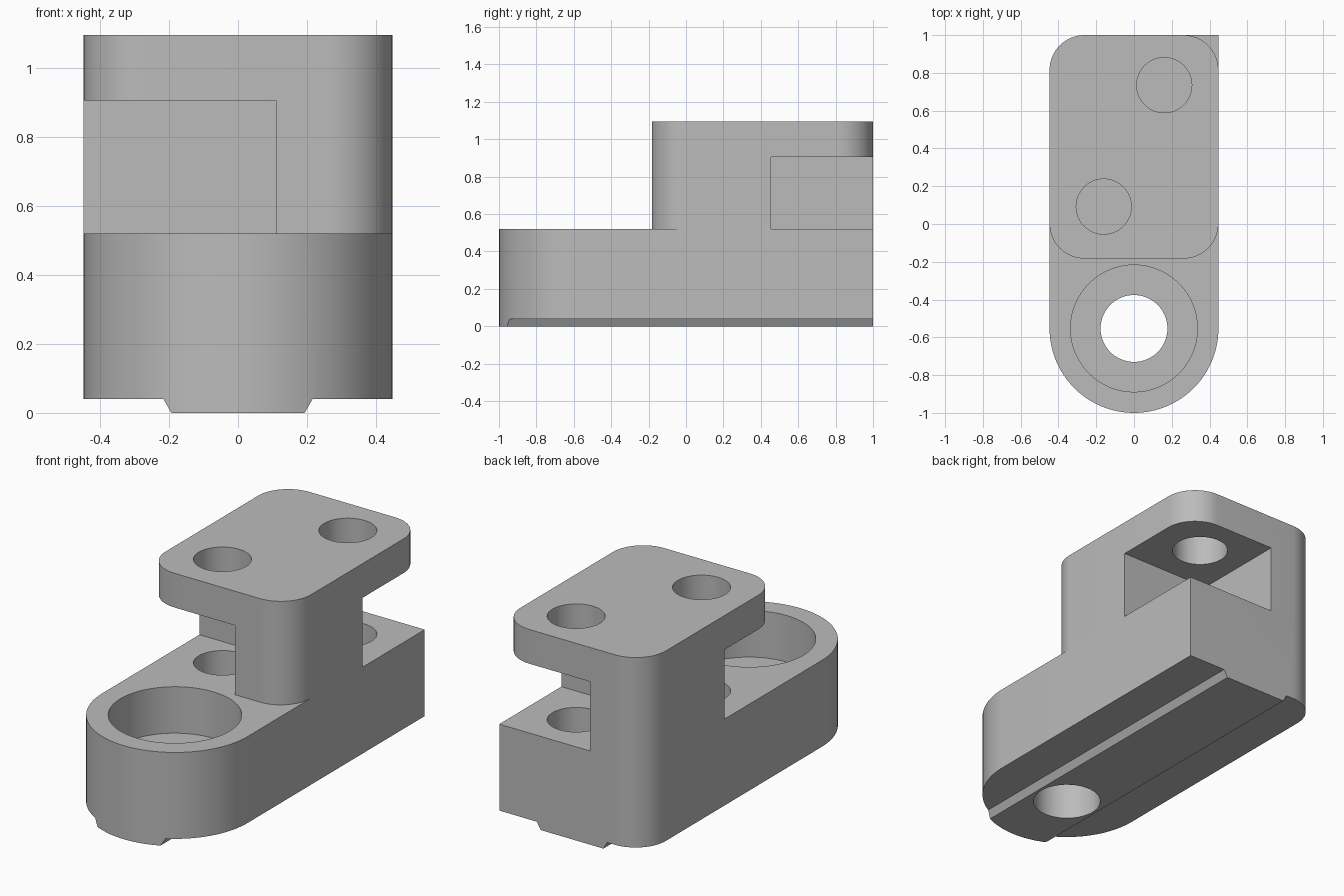
import bpy
import bmesh
from math import cos, sin, pi, radians

if "Cube" in bpy.data.objects:
    bpy.data.objects.remove(bpy.data.objects["Cube"], do_unlink=True)

HALF, BACK, BLOCK_FRONT = 0.447, 1.0, -0.183
DECK, TOP = 0.52, 1.095
CORNER = 0.185
BORE_Y = HALF - 1

grey = bpy.data.materials.new("plain_grey")
grey.use_nodes = True
grey.diffuse_color = (0.5, 0.5, 0.5, 1)
grey.node_tree.nodes["Principled BSDF"].inputs["Base Color"].default_value = (0.5, 0.5, 0.5, 1)


def arc(cx, cy, r, start, end, steps=16):
    """Points along an arc, angles in degrees."""
    angles = [radians(start + (end - start) * i / steps) for i in range(steps + 1)]
    return [(cx + r * cos(a), cy + r * sin(a)) for a in angles]


def prism(name, outline, low, high, axis="z"):
    """Extrude a closed outline along z, or an x-z outline along y."""
    bm = bmesh.new()

    def place(p, d):
        return (p[0], p[1], d) if axis == "z" else (p[0], d, p[1])

    a = [bm.verts.new(place(p, low)) for p in outline]
    b = [bm.verts.new(place(p, high)) for p in outline]
    bm.faces.new(a)
    bm.faces.new(b)
    for i in range(len(a)):
        j = (i + 1) % len(a)
        bm.faces.new((a[i], a[j], b[j], b[i]))
    bmesh.ops.recalc_face_normals(bm, faces=bm.faces)
    mesh = bpy.data.meshes.new(name)
    bm.to_mesh(mesh)
    bm.free()
    mesh.materials.append(grey)
    obj = bpy.data.objects.new(name, mesh)
    bpy.context.collection.objects.link(obj)
    return obj


def box(name, x0, x1, y0, y1, z0, z1):
    return prism(name, [(x0, y0), (x1, y0), (x1, y1), (x0, y1)], z0, z1)


def hole(name, x, y, r, low, high):
    return prism(name, arc(x, y, r, 0, 360, 64)[:-1], low, high)


def cut(target, cutter):
    """Subtract the cutter and discard it."""
    cutter.hide_render = True
    mod = target.modifiers.new(cutter.name, "BOOLEAN")
    mod.operation, mod.solver, mod.object = "DIFFERENCE", "EXACT", cutter
    bpy.context.view_layer.objects.active = target
    bpy.ops.object.modifier_apply(modifier=mod.name)
    bpy.data.objects.remove(cutter, do_unlink=True)


# Base: round nose, one rounded and one square back corner
base = prism("base", arc(0, BORE_Y, HALF, 180, 360, 48) + [(HALF, BACK)]
             + arc(-HALF + CORNER, BACK - CORNER, CORNER, 90, 180), 0, DECK)

# Central locating rib left below the base by two slanted side cuts
for s in (-1, 1):
    cut(base, prism("rib_cutter", [(s * 0.168, -0.04), (s * 0.193, 0), (s * 0.216, 0.04),
                                   (s * 0.6, 0.04), (s * 0.6, -0.04)], -1.2, 1.2, "y"))

# Counterbored mounting hole in the nose
cut(base, hole("counterbore_cutter", 0, BORE_Y, 0.336, 0.262, 0.7))
cut(base, hole("bore_cutter", 0, BORE_Y, 0.177, -0.1, 0.7))

# Upper block with rounded corners
cx, y0, y1 = HALF - CORNER, BLOCK_FRONT + CORNER, BACK - CORNER
upper = prism("upper_block", arc(cx, y1, CORNER, 0, 90) + arc(-cx, y1, CORNER, 90, 180)
              + arc(-cx, y0, CORNER, 180, 270) + arc(cx, y0, CORNER, 270, 360), DECK, TOP)

# Two opposed corner notches under the top plate
cut(upper, box("front_notch_cutter", -0.6, 0.11, -0.4, 0.30, 0.4, 0.905))
cut(upper, box("back_notch_cutter", -0.11, 0.6, 0.455, 1.2, 0.4, 0.905))

# Bolt holes through the plate, blind in the base
for x, y in ((0.16, 0.735), (-0.16, 0.092)):
    cut(upper, hole("plate_hole_cutter", x, y, 0.146, 0.8, 1.2))
    cut(base, hole("blind_hole_cutter", x, y, 0.146, 0.2, 0.7))

# Smooth the curved walls, keep edges sharp
for obj in (base, upper):
    bpy.ops.object.select_all(action="DESELECT")
    obj.select_set(True)
    bpy.context.view_layer.objects.active = obj
    bpy.ops.object.shade_smooth_by_angle(angle=radians(30))
